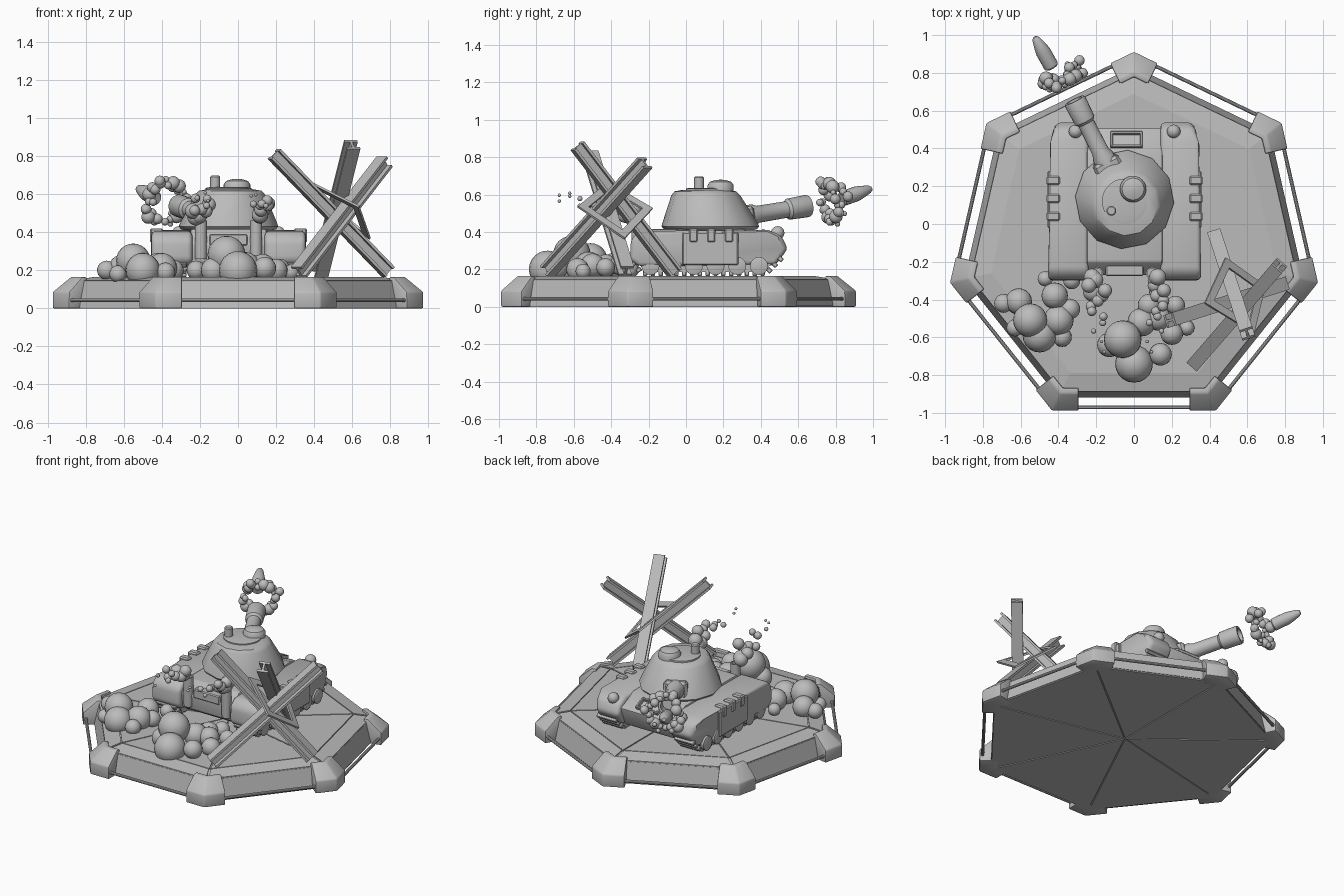
import bpy, bmesh, math, random
from math import pi, cos, sin, tan, radians
from mathutils import Vector, Matrix

random.seed(4)
if "Cube" in bpy.data.objects:
    bpy.data.objects.remove(bpy.data.objects["Cube"])

grey = bpy.data.materials.new("plain grey")
grey.use_nodes = True
grey.diffuse_color = (0.5, 0.5, 0.5, 1)
grey.node_tree.nodes["Principled BSDF"].inputs["Base Color"].default_value = (0.5, 0.5, 0.5, 1)


def finish(name, bm, bevel=0, segments=2, angle=35):
    """Clean, bevel and shade a bmesh, then turn it into an object."""
    bmesh.ops.remove_doubles(bm, verts=bm.verts, dist=1e-5)
    bmesh.ops.recalc_face_normals(bm, faces=bm.faces)
    if bevel:
        edges = [e for e in bm.edges if e.calc_face_angle(0) > radians(25)]
        bmesh.ops.bevel(bm, geom=edges, offset=bevel, segments=segments,
                        profile=0.5, affect='EDGES', clamp_overlap=True)
    for f in bm.faces:
        f.smooth = True
    for e in bm.edges:
        e.smooth = e.calc_face_angle(0) < radians(angle)
    mesh = bpy.data.meshes.new(name)
    bm.to_mesh(mesh)
    bm.free()
    mesh.materials.append(grey)
    ob = bpy.data.objects.new(name, mesh)
    bpy.context.collection.objects.link(ob)
    return ob


def loft(bm, rings, closed=False):
    """Bridge equal-sized point rings; cap the ends unless closed."""
    rows = [[bm.verts.new(p) for p in ring] for ring in rings]
    n = len(rows[0])
    for a, b in zip(rows, rows[1:]):
        for i in range(n):
            bm.faces.new((a[i], a[(i + 1) % n], b[(i + 1) % n], b[i]))
    if not closed:
        bm.faces.new(rows[0])
        bm.faces.new(rows[-1])


def lathe(name, profile, n, matrix, bevel=0, angle=35, start=0.0):
    bm = bmesh.new()
    loft(bm, [[matrix @ Vector((max(r, 1e-3) * cos(start + i * 2 * pi / n),
                                max(r, 1e-3) * sin(start + i * 2 * pi / n), z))
               for i in range(n)] for r, z in profile])
    return finish(name, bm, bevel, angle=angle)


def prism(name, profile, x0, x1, bevel=0, segments=2, shape=None):
    """Extrude a (y, z) profile along x."""
    bm = bmesh.new()
    loft(bm, [[(x, y, z) for y, z in profile] for x in (x0, x1)])
    if shape:
        for v in bm.verts:
            shape(v.co)
    return finish(name, bm, bevel, segments)


def box(name, centre, size, bevel=0.006, rot=Matrix()):
    bm = bmesh.new()
    m = Matrix.Translation(centre) @ rot @ Matrix.Diagonal((*size, 1))
    bmesh.ops.create_cube(bm, size=1, matrix=m)
    return finish(name, bm, bevel, 1)


def slab(name, pts, depth):
    """Thin panel, shrunk a little so that a seam is left around it."""
    pts = [Vector(p) for p in pts]
    mid = sum(pts, Vector()) / len(pts)
    pts = [p + (mid - p).normalized() * 0.008 for p in pts]
    bm = bmesh.new()
    loft(bm, [pts, [p - Vector((0, 0, depth)) for p in pts]])
    return finish(name, bm)


def balls(name, items):
    bm = bmesh.new()
    for x, y, z, r in items:
        bmesh.ops.create_uvsphere(bm, u_segments=20, v_segments=12, radius=r,
                                  matrix=Matrix.Translation((x, y, z)))
    return finish(name, bm)


def aim(a, b):
    """Matrix at a with local z pointing to b, and the distance."""
    d = Vector(b) - Vector(a)
    return Matrix.Translation(a) @ d.to_track_quat('Z', 'Y').to_matrix().to_4x4(), d.length


# ---- seven-sided base ----
MID = Vector((0, -0.088, 0))
STEP = 2 * pi / 7
K = 1 / cos(pi / 7)


def ring_point(apothem, i, z):
    a = pi / 2 + i * STEP
    return MID + Vector((cos(a) * apothem * K, sin(a) * apothem * K, z))


def edge_point(apothem, a, along, z):
    return MID + Vector((cos(a) * apothem - sin(a) * along, sin(a) * apothem + cos(a) * along, z))


lathe("base_body", [(0, .007), (.83 * K, .007), (.80 * K, .138), (.70 * K, .158), (0, .158)],
      7, Matrix.Translation(MID), angle=5, start=pi / 2)
block = [(.90, 0), (.90, .085), (.81, .165), (.78, .165), (.78, 0)]
reach = 0.9 * tan(pi / 7) - 0.14
for i in range(7):
    slab("floor_panel", [MID + Vector((0, 0, .165)), ring_point(.70, i, .165), ring_point(.70, i + 1, .165)], .01)
    slab("rim_panel", [ring_point(.70, i, .165), ring_point(.80, i, .146),
                       ring_point(.80, i + 1, .146), ring_point(.70, i + 1, .165)], .012)
    slab("under_panel", [MID + Vector((0, 0, .012)), ring_point(.83, i, .012), ring_point(.83, i + 1, .012)], .012)
    a = pi / 2 + i * STEP
    bm = bmesh.new()
    loft(bm, [[edge_point(p, a - pi / 7, reach, z) for p, z in block],
              [ring_point(p, i, z) for p, z in block],
              [edge_point(p, a + pi / 7, -reach, z) for p, z in block]])
    finish("corner_block", bm, .008)
    m, length = aim(edge_point(.882, a + pi / 7, -reach - .02, .042),
                    edge_point(.882, a + pi / 7, reach + .02, .042))
    lathe("side_rail", [(.01, 0), (.01, length)], 10, m)

# ---- tank hull ----
CX = -0.05
prism("hull", [(-.26, .24), (-.27, .34), (-.2, .415), (.36, .415), (.51, .35), (.46, .22), (-.2, .2)],
      CX - .2, CX + .2, .01)
pod = [(-.30, .25), (-.295, .36), (-.25, .405), (.44, .41), (.51, .38), (.545, .31), (.48, .225), (-.25, .215)]


def taper(co):
    if co.y > .45 and abs(co.x - CX) > .3:
        co.x -= math.copysign((co.y - .42) * .4, co.x - CX)


path = [Vector((0, y, z)) for y, z in [(.52, .27), (.43, .18), (-.24, .18), (-.29, .25)]]
for s in (-1, 1):
    prism("track_cover", pod, CX + s * .19, CX + s * .405, .025, 3, taper)
    prism("track_core", [(-.27, .26), (-.22, .185), (.41, .185), (.5, .27)], CX + s * .22, CX + s * .37)
    for i in range(6):
        m, length = aim((CX + s * .22, -.19 + i * .116, .218), (CX + s * .39, -.19 + i * .116, .218))
        lathe("road_wheel", [(.048, 0), (.048, length), (.03, length + .006)], 16, m)
    for a, b in zip(path, path[1:]):
        count = max(2, round((b - a).length / .042))
        for j in range(count):
            m, _ = aim(a, b)
            pos = a.lerp(b, (j + .5) / count)
            box("track_link", (CX + s * .295, pos.y, pos.z), (.15, .024, .03), .004,
                Matrix.Rotation(-math.atan2(b.z - a.z, a.y - b.y), 4, 'X'))
    box("skirt_plate", (CX + s * .397, .13, .31), (.022, .30, .175))
    for y in (.04, .135, .23):
        box("skirt_clip", (CX + s * .378, y, .382), (.07, .048, .075), .008)
    balls("headlamp", [(CX + s * .26, .49, .395, .036)])
    # exhaust pipe with a bent foot
    px = CX + s * .145
    lathe("exhaust_pipe", [(.03, .26), (.032, .3), (.032, .46), (.024, .46), (.024, .42)],
          16, Matrix.Translation((px, -.26, 0)))
    box("exhaust_mount", (px, -.24, .31), (.07, .06, .07), .012)
    # smoke trail, shrinking as it drifts away
    trail = [(px + random.uniform(-.05, .05) + s * .02 * (s > 0), -.27 - .055 * t,
              .49 + .012 * t + random.uniform(-.02, .05), max(.009, .046 - .006 * t))
             for t in [.2, .5, 1, 1.5, 2, 2.5, 3, 3.5, 4, 4.6, 5.4, 6.4, 7.4]]
    balls("exhaust_smoke", trail)
box("rear_plate", (CX, -.225, .36), (.2, .1, .06))
# driver hatch frame on the sloping nose
for off, size in (((0, .035), (.17, .014)), ((0, -.035), (.17, .014)),
                  ((-.078, 0), (.014, .08)), ((.078, 0), (.014, .08))):
    box("driver_hatch_frame", (CX + .01 + off[0], .445 + off[1], .385 - off[1] * .43), (*size, .03), .003,
        Matrix.Rotation(-.41, 4, 'X'))

# ---- turret ----
bm = bmesh.new()
rows = [(.19, .40, 0), (.25, .415, 0), (.262, .43, 0), (.25, .46, -.005), (.185, .595, -.04), (.165, .617, -.045),
        (.12, .625, -.045)]
turn = radians(26)
loft(bm, [[(CX - sin(turn) * .5 * o + r * cos(turn + i * pi / 6),
            .13 + o * .6 + r * sin(turn + i * pi / 6), z) for i in range(12)] for r, z, o in rows])
finish("turret", bm, angle=40)
lathe("turret_hatch_ring", [(.12, .61), (.12, .632), (.10, .636)], 28, Matrix.Translation((CX, .12, 0)))
lathe("commander_hatch", [(.07, .62), (.07, .65), (.058, .668), (.03, .677), (0, .68)], 24,
      Matrix.Translation((-.005, .185, 0)))
lathe("periscope", [(.026, .61), (.026, .69), (.02, .696)], 16, Matrix.Translation((-.12, .07, 0)))

# ---- gun, muzzle smoke and shell, all on one axis ----
gun, length = aim((-.12, .27, .475), (-.315, .655, .54))
lathe("gun_barrel", [(.06, 0), (.058, .1), (.046, .13), (.044, .32)], 20, gun)
lathe("muzzle", [(.044, .30), (.057, .315), (.06, length - .01), (.056, length), (.042, length), (.04, length - .07)],
      20, gun)
box("mantlet", gun @ Vector((0, 0, .03)), (.15, .11, .1), .015, gun.to_3x3().to_4x4())
puffs = []
for i in range(34):
    a, r = i * 2 * pi / 17, random.uniform(.085, .125)
    p = Vector((r * cos(a), r * sin(a), length + .145 + random.uniform(-.035, .04)))
    puffs.append((*(gun @ p), random.choice((.014, .02, .028, .036))))
balls("muzzle_smoke", puffs)
shell, reach = aim((-.435, .83, .575), (-.525, .99, .632))
lathe("shell", [(.034, 0), (.04, .008), (.04, .1), (.034, .13), (.022, reach - .015), (.012, reach)], 18, shell)

# ---- steel beam obstacle ----
w, t = .036, .007
section = [(-w, -w), (w, -w), (w, -w + 2 * t), (t, -w + 2 * t), (t, w - 2 * t), (w, w - 2 * t),
           (w, w), (-w, w), (-w, w - 2 * t), (-t, w - 2 * t), (-t, -w + 2 * t), (-w, -w + 2 * t)]
for foot, top in (((.79, -.32, .19), (.19, -.51, .81)),
                  ((.32, -.74, .19), (.77, -.22, .77)),
                  ((.43, -.06, .18), (.60, -.58, .86))):
    m, length = aim(foot, top)
    bm = bmesh.new()
    loft(bm, [[m @ Vector((x, y, z)) for x, y in section] for z in (0, length)])
    finish("steel_beam", bm)
corners = [Vector(c) for c in ((.63, -.58, .53), (.69, -.33, .36), (.48, -.18, .52), (.37, -.42, .66))]
centre = sum(corners, Vector()) / 4
normal = (corners[2] - corners[0]).cross(corners[3] - corners[1]).normalized() * .012
bm = bmesh.new()
frame = [[c, c.lerp(centre, .28), c.lerp(centre, .28) + normal, c + normal] for c in corners]
loft(bm, frame + frame[:1], closed=True)
finish("brace_frame", bm)

# ---- dust clouds on the ground ----
balls("side_dust", [(-.61, -.41, .21, .07), (-.69, -.42, .2, .05), (-.55, -.51, .25, .09), (-.5, -.59, .2, .09),
                    (-.4, -.51, .21, .08), (-.42, -.38, .22, .07), (-.38, -.6, .19, .05), (-.34, -.45, .2, .055),
                    (-.47, -.29, .2, .04), (-.33, -.3, .2, .045), (-.22, -.36, .2, .05), (-.63, -.55, .18, .045)])
balls("front_dust", [(-.06, -.61, .28, .1), (0, -.74, .2, .1), (.14, -.69, .21, .06), (-.13, -.64, .2, .065),
                     (.04, -.52, .22, .075), (.13, -.5, .22, .065), (.2, -.58, .2, .06), (.08, -.43, .22, .06),
                     (.22, -.43, .21, .05), (.13, -.36, .22, .05), (.28, -.55, .19, .04)])
